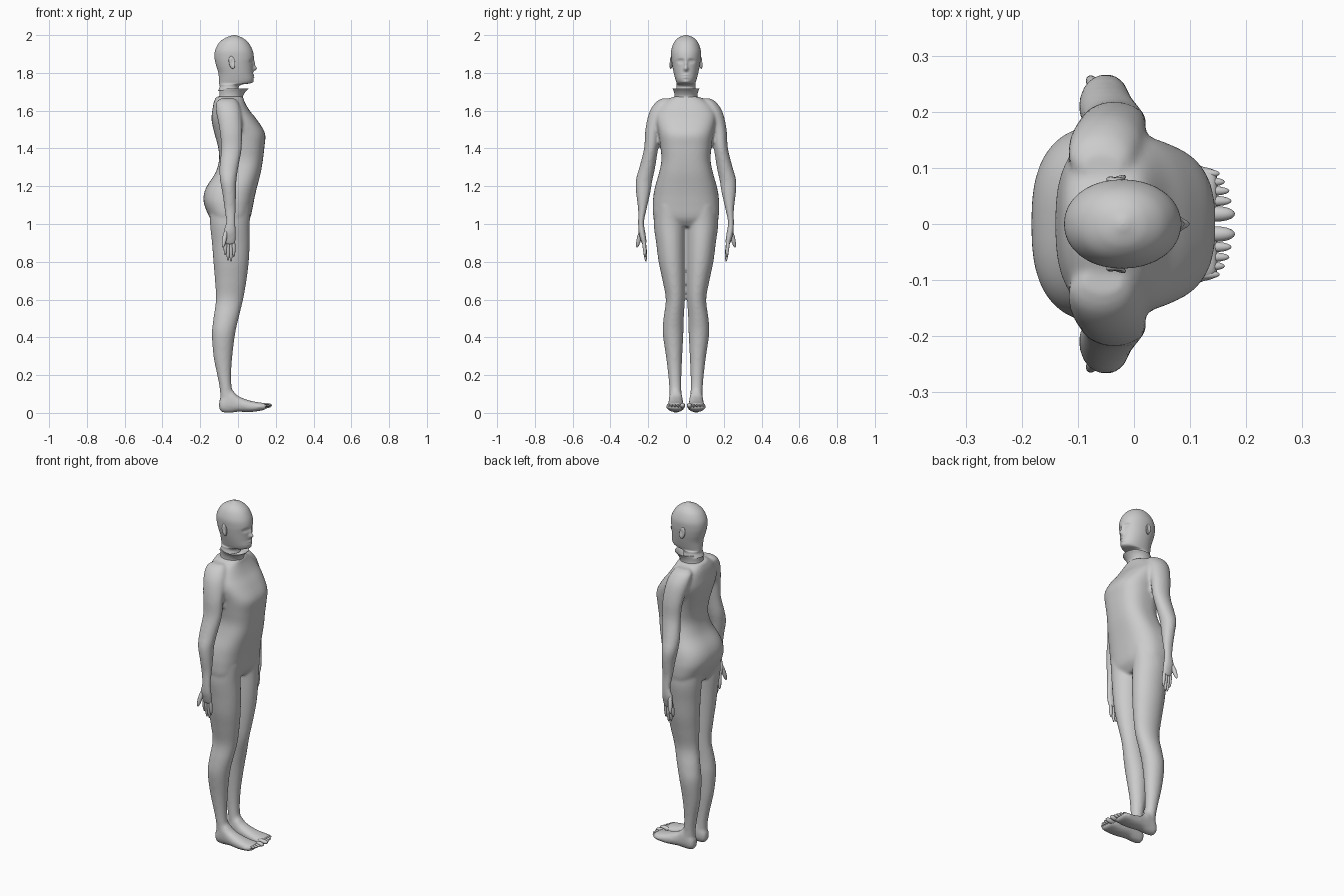
import bpy, bmesh, math
from mathutils import Vector, Matrix


def spline(p0, p1, p2, p3, t):
    return [0.5 * (2*b + (c - a)*t + (2*a - 5*b + 4*c - d)*t*t + (3*b - a - 3*c + d)*t**3)
            for a, b, c, d in zip(p0, p1, p2, p3)]


def loft(bm, rows, axis='z', seg=40, n=2.0, steps=4):
    """Closed skin over rows (t, a0, a1, b0, b1); slices are superellipses."""
    fine = []
    for i in range(len(rows) - 1):
        q = [rows[max(0, min(len(rows) - 1, i + k))] for k in (-1, 0, 1, 2)]
        fine += [spline(*q, s / steps) for s in range(steps)]
    fine.append(rows[-1])
    rings = []
    for t, a0, a1, b0, b1 in fine:
        ring = []
        for k in range(seg):
            th = 2 * math.pi * k / seg
            c, s = math.cos(th), math.sin(th)
            a = (a0 + a1)/2 + (a1 - a0)/2 * math.copysign(abs(c)**(2/n), c)
            b = (b0 + b1)/2 + (b1 - b0)/2 * math.copysign(abs(s)**(2/n), s)
            ring.append(bm.verts.new((a, b, t) if axis == 'z' else (t, a, b)))
        rings.append(ring)
    for r, u in zip(rings, rings[1:]):
        for k in range(seg):
            j = (k + 1) % seg
            bm.faces.new((r[k], r[j], u[j], u[k]))
    bm.faces.new(rings[0])
    bm.faces.new(rings[-1])


def blob(bm, p, q, r):
    """Rounded finger shape from p to q."""
    p, q = Vector(p), Vector(q)
    d = q - p
    m = (Matrix.Translation((p + q)/2) @ d.to_track_quat('Z', 'Y').to_matrix().to_4x4()
         @ Matrix.Diagonal((r, r, d.length/2, 1)))
    bmesh.ops.create_uvsphere(bm, u_segments=14, v_segments=10, radius=1, matrix=m)


def finish(bm, name, mirror=False):
    bmesh.ops.recalc_face_normals(bm, faces=bm.faces[:])
    me = bpy.data.meshes.new(name)
    bm.to_mesh(me)
    bm.free()
    for f in me.polygons:
        f.use_smooth = True
    ob = bpy.data.objects.new(name, me)
    bpy.context.collection.objects.link(ob)
    if mirror:
        m = ob.modifiers.new('mirror', 'MIRROR')
        m.use_axis = (False, True, False)
        m.use_mirror_merge = False
    return ob


def sym(z, x0, x1, y):
    return (z, x0, x1, -y, y)


# limbs: (height, back, front, inner, outer)
bm = bmesh.new()
arm = [(1.665, -.09, -.02, .08, .125), (1.645, -.115, .0, .075, .16), (1.59, -.115, .018, .09, .195),
       (1.5, -.098, .022, .135, .215), (1.4, -.09, .02, .148, .222), (1.3, -.098, .002, .163, .247),
       (1.23, -.095, -.008, .178, .266), (1.16, -.082, -.01, .19, .264), (1.08, -.072, -.012, .208, .254),
       (1.01, -.064, -.014, .222, .254), (.96, -.078, -.010, .216, .252), (.92, -.076, -.010, .21, .242),
       (.89, -.066, -.016, .208, .233)]
loft(bm, arm, seg=28)
leg = [(1.1, -.15, .07, .01, .168), (1.0, -.148, .062, .002, .171), (.9, -.138, .062, .003, .158),
       (.8, -.13, .057, .003, .145), (.7, -.122, .045, .004, .124), (.6, -.117, .027, .006, .107),
       (.5, -.13, .003, .012, .119), (.42, -.138, -.015, .014, .123), (.3, -.13, -.03, .02, .106),
       (.2, -.11, -.036, .024, .094), (.12, -.096, -.03, .024, .088), (.04, -.095, -.0, .022, .088)]
loft(bm, leg, seg=36)
# foot slices run forward: (x, inner, outer, bottom, top)
foot = [(-.1, .04, .068, .025, .06), (-.085, .026, .084, .004, .09), (-.04, .018, .09, 0, .125),
        (0, .015, .094, .006, .09), (.06, .01, .1, .004, .066), (.11, .006, .105, .01, .056),
        (.14, .008, .101, .016, .052), (.15, .014, .095, .024, .045)]
loft(bm, foot, axis='x', seg=28, n=2.3)
geom = bm.verts[:] + bm.edges[:] + bm.faces[:]
copy = bmesh.ops.duplicate(bm, geom=geom)['geom']
bmesh.ops.scale(bm, vec=(1, -1, 1), verts=[v for v in copy if isinstance(v, bmesh.types.BMVert)])

# torso
torso = [sym(.985, -.12, .03, .13), sym(1.03, -.148, .064, .17), sym(1.1, -.178, .08, .176),
         sym(1.15, -.182, .09, .172), sym(1.2, -.165, .102, .163), sym(1.27, -.12, .12, .143),
         sym(1.34, -.1, .132, .13), sym(1.41, -.106, .14, .136), sym(1.48, -.125, .143, .146),
         sym(1.55, -.14, .102, .16), sym(1.6, -.136, .062, .155), sym(1.645, -.128, .036, .12),
         sym(1.675, -.115, .026, .065)]
loft(bm, torso, seg=48, n=2.6)
body = finish(bm, 'body')
r = body.modifiers.new('fuse', 'REMESH')
r.mode = 'VOXEL'
r.voxel_size = .008
r.use_smooth_shade = True
s = body.modifiers.new('soften', 'SMOOTH')
s.factor = .5
s.iterations = 6

# flared neck collar with an inner lip
bm = bmesh.new()
loft(bm, [sym(1.645, -.115, .032, .066), sym(1.675, -.1, .026, .06), sym(1.7, -.098, .04, .064),
          sym(1.716, -.095, .056, .071), sym(1.713, -.088, .048, .064), sym(1.68, -.088, .018, .052)], n=2.1)
finish(bm, 'collar')

# fingers and thumb
bm = bmesh.new()
for x, y, z in ((-.068, .214, .835), (-.053, .211, .805), (-.037, .212, .8), (-.022, .216, .825)):
    blob(bm, (x * .9 - .004, .224, .93), (x, y, z), .0095)
blob(bm, (-.062, .236, .975), (-.08, .26, .875), .012)
finish(bm, 'fingers', True)

# toes
bm = bmesh.new()
for y, x, rad in ((.018, .18, .014), (.041, .174, .0095), (.059, .17, .009), (.075, .162, .009), (.09, .153, .009)):
    blob(bm, (x - .065, y, .036), (x, y, .04), rad)
finish(bm, 'toes', True)

# head with open-flared neck
bm = bmesh.new()
loft(bm, [sym(1.705, -.106, .008, .055), sym(1.725, -.097, .004, .05), sym(1.738, -.098, .02, .05),
          sym(1.746, -.1, .068, .05), sym(1.765, -.101, .081, .056), sym(1.8, -.104, .079, .065),
          sym(1.84, -.116, .08, .073), sym(1.88, -.124, .084, .078), sym(1.92, -.121, .077, .078),
          sym(1.96, -.1, .055, .064), sym(1.985, -.067, .025, .042), sym(1.997, -.035, -.005, .015),
          sym(2.0, -.022, -.018, .002)], seg=96, n=2.1, steps=8)
# face relief: (y, z, y radius, z radius, forward push)
relief = [(0, 1.822, .011, .012, .018), (0, 1.845, .008, .02, .01), (-.028, 1.862, .016, .010, -.011),
          (.028, 1.862, .016, .010, -.011), (-.028, 1.861, .009, .005, .005), (.028, 1.861, .009, .005, .005),
          (0, 1.789, .018, .005, .006), (0, 1.777, .016, .005, .005), (0, 1.783, .018, .002, -.004),
          (0, 1.752, .014, .008, .004)]
for v in bm.verts:
    if v.co.x > .02 and v.co.z > 1.742:
        v.co.x += sum(d * math.exp(-((v.co.y - y)/ry)**2 - ((v.co.z - z)/rz)**2)
                      for y, z, ry, rz, d in relief)
finish(bm, 'head')

# ears
bm = bmesh.new()
m = (Matrix.Translation((-.032, .078, 1.855)) @ Matrix.Rotation(math.radians(25), 4, 'Z')
     @ Matrix.Rotation(math.radians(-12), 4, 'Y') @ Matrix.Diagonal((.018, .008, .034, 1)))
bmesh.ops.create_uvsphere(bm, u_segments=20, v_segments=14, radius=1, matrix=m)
for v in bm.verts:
    k = math.exp(-((v.co.x + .028)/.009)**2 - ((v.co.z - 1.858)/.017)**2)
    v.co.y -= .006 * k if v.co.y > .078 else 0
    v.co.y += max(0, -.034 - v.co.x) * .5
finish(bm, 'ears', True)
